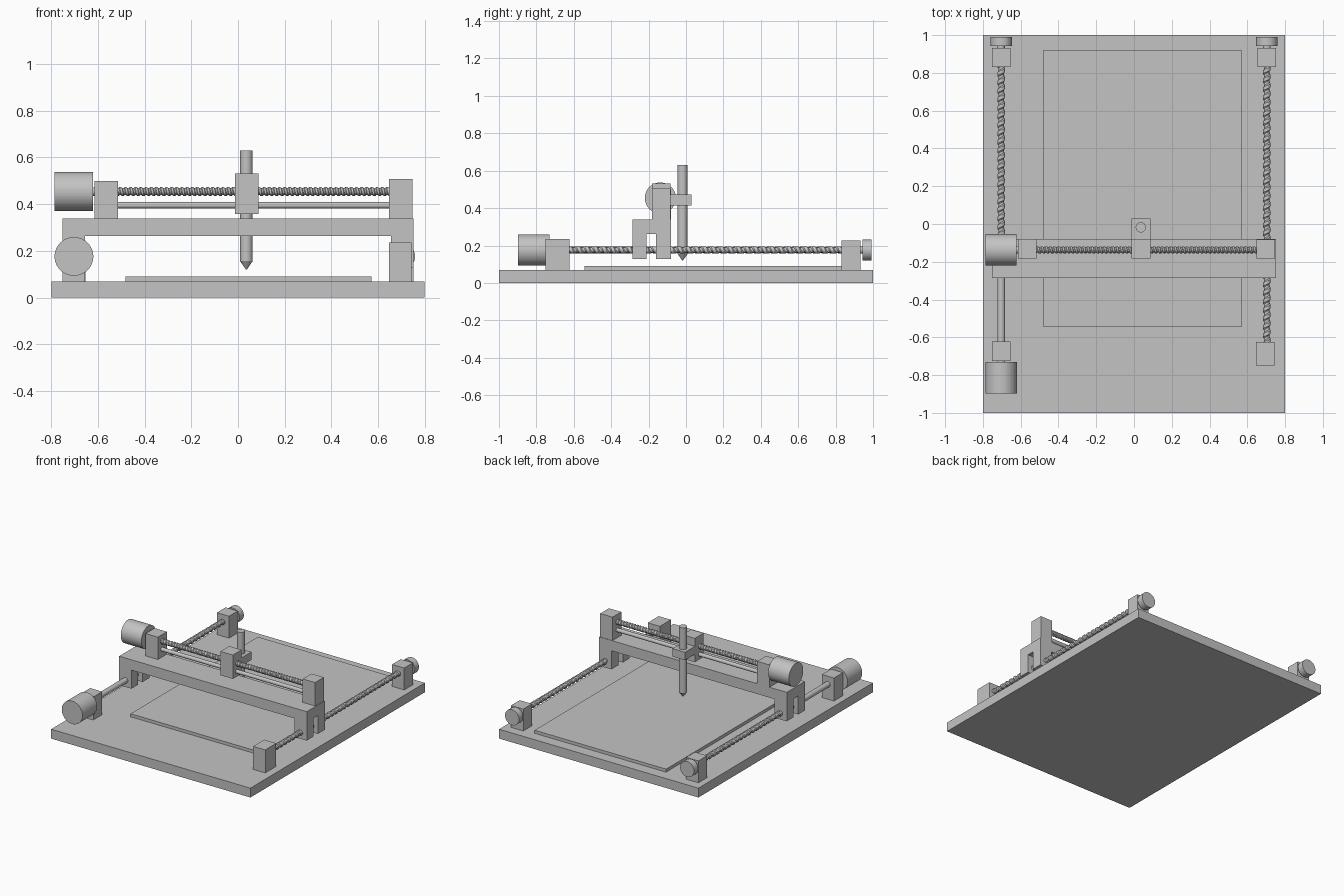
import bpy, bmesh, math
from mathutils import Matrix

if "Cube" in bpy.data.objects:
    bpy.data.objects.remove(bpy.data.objects["Cube"])

grey = bpy.data.materials.new("machine grey")
grey.diffuse_color = (0.55, 0.55, 0.55, 1)
grey.use_nodes = True
grey.node_tree.nodes["Principled BSDF"].inputs["Base Color"].default_value = grey.diffuse_color


def finish(name, bm):
    me = bpy.data.meshes.new(name)
    bm.to_mesh(me)
    bm.free()
    me.materials.append(grey)
    ob = bpy.data.objects.new(name, me)
    bpy.context.collection.objects.link(ob)
    return ob


def box(name, x, y, z):
    bm = bmesh.new()
    bmesh.ops.create_cube(bm, size=1)
    for v in bm.verts:
        v.co = [(r[0] + r[1]) / 2 + c * (r[1] - r[0]) for c, r in zip(v.co, (x, y, z))]
    return finish(name, bm)


def place(axis, a, u, w, centre):
    """Point at distance a along the axis, offset u, w across it."""
    p = {'X': (a, u, w), 'Y': (w, a, u), 'Z': (u, w, a)}[axis]
    return [p[i] + centre[i] for i in range(3)]


def rod(name, axis, centre, a0, a1, r, r_end=None, n=64):
    bm = bmesh.new()
    bmesh.ops.create_cone(bm, cap_ends=True, segments=n, radius1=r,
                          radius2=r if r_end is None else r_end, depth=a1 - a0,
                          matrix=Matrix.Translation((0, 0, (a0 + a1) / 2)))
    for v in bm.verts:
        v.co = place(axis, v.co.z, v.co.x, v.co.y, centre)
    return finish(name, bm)


def screw(name, axis, centre, a0, a1, pitch, r=0.02, depth=0.005, n=20):
    """Helical thread: root, two crest edges, root again one turn later."""
    bm = bmesh.new()
    steps = int((a1 - a0) / pitch * n)
    prof = [(0, r - depth), (0.3, r - depth), (0.45, r), (0.85, r)]
    rows = []
    for k in range(steps + 1):
        t = 2 * math.pi * k / n
        rows.append([bm.verts.new(place(axis, a0 + pitch * (k / n + f),
                                        q * math.cos(t), q * math.sin(t), centre))
                     for f, q in prof])
    for k in range(steps):
        p, q = rows[k], rows[k + 1]
        for j in range(3):
            bm.faces.new((p[j], q[j], q[j + 1], p[j + 1]))
        if k + n + 1 <= steps:
            bm.faces.new((p[3], q[3], rows[k + n + 1][0], rows[k + n][0]))
    return finish(name, bm)


# Base and work bed
box("base_plate", (-0.8, 0.8), (-1, 1), (0, 0.068))
box("work_bed", (-0.483, 0.573), (-0.542, 0.918), (0.068, 0.09))

# Long-axis drives on both sides
SX, SZ = 0.703, 0.176
for side, s in (("left", -1), ("right", 1)):
    c = (s * SX, 0, SZ)
    box(side + "_rear_bearing", (c[0] - 0.049, c[0] + 0.049), (0.832, 0.932), (0.068, 0.227))
    rod(side + "_end_knob", 'Y', c, 0.943, 0.991, 0.056)
    rod(side + "_knob_shaft", 'Y', c, 0.92, 0.95, 0.019, n=32)
box("left_front_bearing", (-0.752, -0.655), (-0.724, -0.622), (0.068, 0.235))
box("right_front_bearing", (0.647, 0.744), (-0.75, -0.624), (0.068, 0.235))
rod("left_drive_motor", 'Y', (-SX, 0, SZ), -0.898, -0.73, 0.083)
rod("left_drive_shaft", 'Y', (-SX, 0, SZ), -0.735, -0.23, 0.02, n=32)
screw("left_lead_screw", 'Y', (-SX, 0, SZ), -0.26, 0.88, 0.045)
screw("right_lead_screw", 'Y', (SX, 0, SZ), -0.7, 0.88, 0.045)

# Gantry bridge: one block with the span and the leg slots cut away
gantry = box("gantry_bridge", (-0.753, 0.753), (-0.287, -0.08), (0.128, 0.338))
cutters = [box("span_cutter", (-0.655, 0.655), (-0.5, 0.2), (0, 0.263)),
           box("slot_cutter", (-1, 1), (-0.211, -0.16), (0.05, 0.2625))]
bpy.context.view_layer.objects.active = gantry
for cut in cutters:
    cut.hide_render = True
    mod = gantry.modifiers.new(cut.name, 'BOOLEAN')
    mod.operation = 'DIFFERENCE'
    mod.solver = 'EXACT'
    mod.object = cut
    bpy.ops.object.modifier_apply(modifier=mod.name)
    bpy.data.objects.remove(cut)

# Cross-axis drive on top of the gantry
CY, CZ = -0.137, 0.454
box("cross_left_bearing", (-0.614, -0.515), (-0.183, -0.08), (0.338, 0.5))
box("cross_right_bearing", (0.648, 0.747), (-0.183, -0.083), (0.338, 0.508))
rod("cross_motor", 'X', (0, CY, CZ), -0.787, -0.622, 0.083)
rod("cross_motor_shaft", 'X', (0, CY, CZ), -0.63, -0.56, 0.018, n=32)
screw("cross_lead_screw", 'X', (0, CY, CZ), -0.59, 0.7, 0.022, r=0.019, depth=0.004)
rod("cross_guide_rod", 'X', (0, CY, 0.395), -0.56, 0.7, 0.014, n=32)

# Carriage, tool arm and tool
box("carriage", (-0.013, 0.087), (-0.183, -0.083), (0.358, 0.531))
box("tool_arm", (-0.013, 0.087), (-0.083, 0.03), (0.415, 0.473))
TOOL = (0.036, -0.018, 0)
rod("tool_body", 'Z', TOOL, 0.156, 0.631, 0.027, n=48)
rod("tool_tip", 'Z', TOOL, 0.121, 0.156, 0.003, 0.027, n=48)
